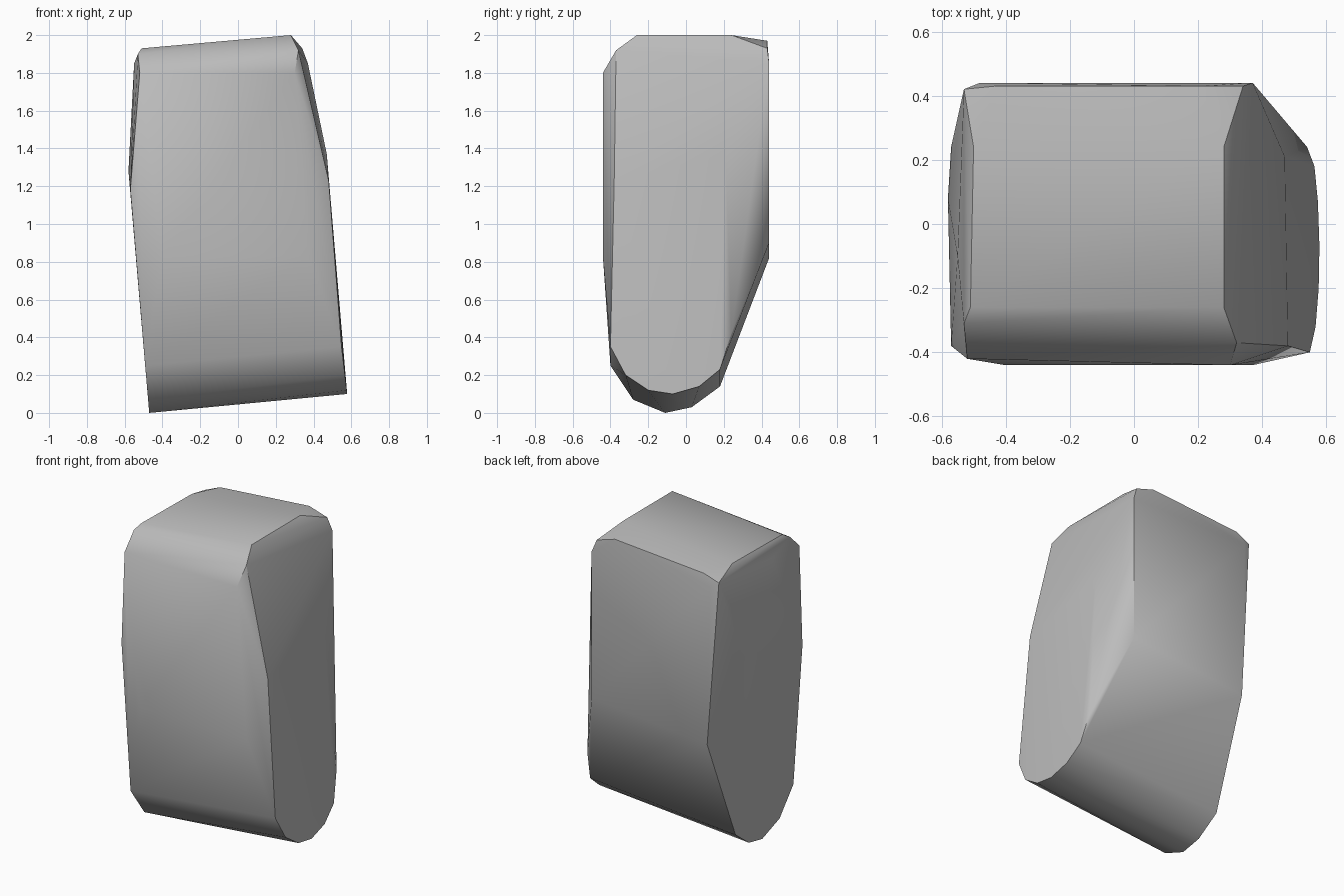
import bpy
import bmesh
from mathutils import Vector

default_cube = bpy.data.objects.get("Cube")
if default_cube:
    bpy.data.objects.remove(default_cube, do_unlink=True)


def make_material(name, colour):
    material = bpy.data.materials.new(name)
    material.use_nodes = True
    material.diffuse_color = colour
    shader = material.node_tree.nodes["Principled BSDF"]
    shader.inputs["Base Color"].default_value = colour
    return material


def end_profile(profile, base, slope):
    """Place a side profile of (y, z) points on a leaning end face."""
    return [Vector((base + slope * z, y, z)) for y, z in profile]


def hull_object(name, points, material):
    """Wrap the points in a convex skin, as a chiselled block."""
    bm = bmesh.new()
    for point in points:
        bm.verts.new(point)
    result = bmesh.ops.convex_hull(bm, input=bm.verts[:])
    unused = [v for v in result["geom_interior"]
              if isinstance(v, bmesh.types.BMVert)]
    bmesh.ops.delete(bm, geom=unused, context="VERTS")
    bmesh.ops.recalc_face_normals(bm, faces=bm.faces[:])
    mesh = bpy.data.meshes.new(name)
    bm.to_mesh(mesh)
    bm.free()
    mesh.materials.append(material)
    block = bpy.data.objects.new(name, mesh)
    bpy.context.collection.objects.link(block)
    return block


# Rounded lower ends, the left one slightly higher than the right
left_foot = end_profile(
    [(-.4, .35), (-.32, .2), (-.2, .12), (-.07, .1),
     (.07, .14), (.18, .23), (.24, .42)], base=.59, slope=-.12)
right_foot = end_profile(
    [(-.4, .25), (-.28, .07), (-.11, 0), (.03, .03), (.18, .14)],
    base=-.47, slope=-.085)

# Shoulders where the leaning end faces meet the upper body
left_side = [(.48, -.38, 1.23), (.47, .21, 1.37)]
right_side = [(-.57, -.38, 1.18), (-.58, .08, 1.28),
              (-.57, .24, 1.35), (-.55, -.1, 1.85)]

# Broad front and back faces
front_face = [(-.4, -.44, .83), (.37, -.44, .83),
              (-.52, -.42, 1.8), (.3, -.44, 1.8)]
back_face = [(-.46, .44, .82), (.37, .44, .9),
             (-.48, .44, 1.85), (.37, .44, 1.85)]

# Sloping top with bevelled rim
top_face = [(-.51, -.26, 1.93), (.28, -.26, 2), (.28, .24, 2),
            (.21, .43, 1.97), (-.43, .43, 1.92), (-.5, .24, 1.93)]
top_rim = [(-.53, -.31, 1.9), (.32, -.37, 1.92),
           (-.53, .42, 1.88), (.34, .43, 1.93)]

stone_grey = make_material("stone grey", (.5, .5, .5, 1))
block = hull_object(
    "chiselled_block",
    left_foot + right_foot + left_side + right_side
    + front_face + back_face + top_face + top_rim,
    stone_grey)

# Soft shading inside the faces, crisp edges between them
bpy.ops.object.select_all(action="DESELECT")
block.select_set(True)
bpy.context.view_layer.objects.active = block
bpy.ops.object.shade_smooth_by_angle(angle=.52)
